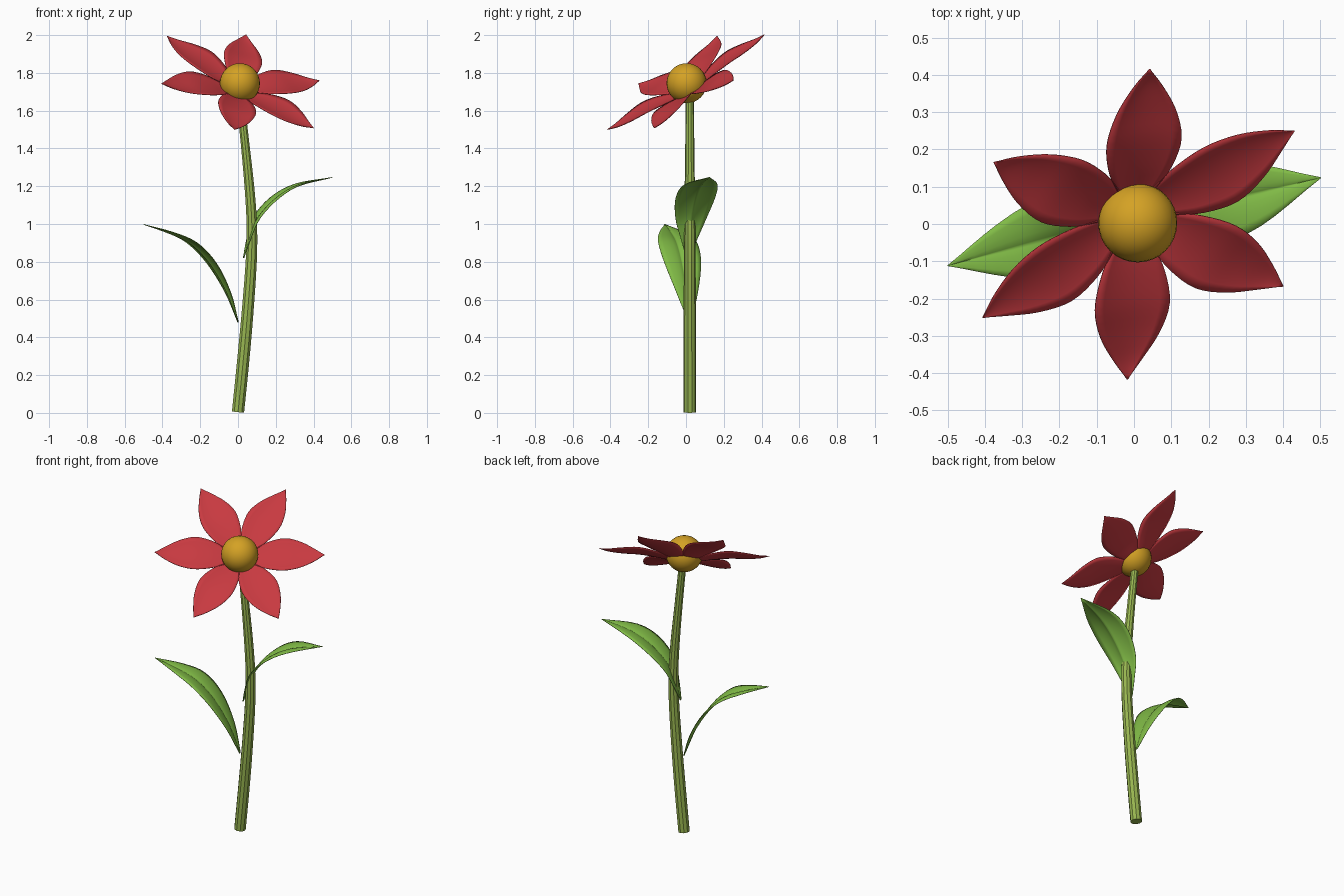
import bpy, bmesh, math
from mathutils import Vector

if "Cube" in bpy.data.objects:
    bpy.data.objects.remove(bpy.data.objects["Cube"])


def material(name, rgb):
    m = bpy.data.materials.new(name)
    m.diffuse_color = (*rgb, 1)
    m.use_nodes = True
    m.node_tree.nodes["Principled BSDF"].inputs["Base Color"].default_value = m.diffuse_color
    return m


RED = material("petal red", (0.58, 0.042, 0.052))
GOLD = material("centre gold", (0.66, 0.36, 0.018))
LEAF = material("leaf green", (0.22, 0.50, 0.062))
STEM = material("stem green", (0.31, 0.46, 0.08))


def spline(keys, steps):
    """Smooth interpolation through key vectors."""
    keys = [Vector(k) for k in keys]
    pts = [2 * keys[0] - keys[1]] + keys + [2 * keys[-1] - keys[-2]]
    out = []
    for i in range(1, len(pts) - 2):
        a, b, c, d = pts[i - 1:i + 3]
        for s in range(steps):
            t = s / steps
            out.append(0.5 * (2 * b + (c - a) * t + (2 * a - 5 * b + 4 * c - d) * t * t
                              + (3 * b - a - 3 * c + d) * t ** 3))
    return out + [keys[-1]]


def blade(name, mat, origin, along, up, keys, section):
    """Thin sheet along a spine. keys: (distance, height, half width);
    section: (position across, lift), both relative to half width."""
    along, up = Vector(along).normalized(), Vector(up).normalized()
    side = up.cross(along).normalized()
    path = spline(keys, 4)
    bm = bmesh.new()
    rows = []
    for i, k in enumerate(path):
        dk = path[min(i + 1, len(path) - 1)] - path[max(i - 1, 0)]
        normal = (along * dk.x + up * dk.y).cross(side).normalized()
        p = Vector(origin) + along * k.x + up * k.y
        w = max(k.z, 0.001)
        rows.append([bm.verts.new(p + side * u * w + normal * h * w) for u, h in section])
    for r0, r1 in zip(rows, rows[1:]):
        for j in range(len(section) - 1):
            bm.faces.new((r0[j], r1[j], r1[j + 1], r0[j + 1])).smooth = True
    bm.normal_update()
    if sum((f.normal.dot(up) for f in bm.faces)) < 0:
        bmesh.ops.reverse_faces(bm, faces=bm.faces[:])
    me = bpy.data.meshes.new(name)
    bm.to_mesh(me)
    bm.free()
    me.materials.append(mat)
    ob = bpy.data.objects.new(name, me)
    bpy.context.collection.objects.link(ob)
    sol = ob.modifiers.new("thickness", 'SOLIDIFY')
    sol.thickness = 0.003
    sol.offset = 0
    return ob


# Stem: tapered, gently bowed tube
cu = bpy.data.curves.new("stem", 'CURVE')
cu.dimensions = '3D'
cu.bevel_depth = 1
cu.bevel_resolution = 3
cu.use_fill_caps = True
stem_path = spline([(0, 0.004, 0.034), (0.025, 0.25, 0.034), (0.048, 0.5, 0.033),
                    (0.07, 0.8, 0.031), (0.073, 1.0, 0.029), (0.06, 1.2, 0.027),
                    (0.038, 1.42, 0.024), (0.01, 1.68, 0.022)], 3)
sp = cu.splines.new('POLY')
sp.points.add(len(stem_path) - 1)
for pt, (x, z, r) in zip(sp.points, stem_path):
    pt.co = (x, 0.02, z, 1)
    pt.radius = r
cu.materials.append(STEM)
stem = bpy.data.objects.new("stem", cu)
bpy.context.collection.objects.link(stem)
bpy.context.view_layer.objects.active = stem
stem.select_set(True)
bpy.ops.object.convert(target='MESH')
bpy.ops.object.shade_smooth_by_angle()

# Flower centre
CENTRE = Vector((0.01, 0.003, 1.745))
bpy.ops.mesh.primitive_uv_sphere_add(segments=32, ring_count=16, radius=0.106, location=CENTRE)
ball = bpy.context.object
ball.name = "flower_centre"
ball.data.materials.append(GOLD)
bpy.ops.object.shade_smooth()

# Six petals around the tilted flower axis
axis = Vector((0.29, -0.51, 0.81)).normalized()
first = Vector((0.03, 0.412, 0.25))
first = (first - axis * first.dot(axis)).normalized()
second = axis.cross(first)
petal_keys = [(0.045, -0.045, 0.03), (0.1, -0.034, 0.06), (0.17, -0.02, 0.09),
              (0.26, -0.009, 0.105), (0.35, -0.008, 0.083), (0.43, -0.004, 0.04),
              (0.487, 0.008, 0)]
petal_section = [(u / 4, 0.14 * (u / 4) ** 2) for u in range(-4, 5)]
for i in range(6):
    a = i * math.pi / 3
    blade(f"petal_{i + 1}", RED, CENTRE, first * math.cos(a) + second * math.sin(a),
          axis, petal_keys, petal_section)

# Two arching leaves with a creased midrib
leaf_section = [(-1, 0.06), (-0.75, 0.09), (-0.5, 0.09), (-0.25, 0.06), (-0.06, 0), (0, -0.04),
                (0.06, 0), (0.25, 0.06), (0.5, 0.09), (0.75, 0.09), (1, 0.06)]
blade("right_leaf", LEAF, (0.03, 0.01, 0), (0.97, 0.235, 0), (0, 0, 1),
      [(0, 0.82, 0.008), (0.03, 0.92, 0.045), (0.075, 1.03, 0.085), (0.175, 1.135, 0.107),
       (0.30, 1.205, 0.088), (0.485, 1.247, 0)], leaf_section)
blade("left_leaf", LEAF, (0, 0.02, 0), (-0.967, -0.255, 0), (0, 0, 1),
      [(0, 0.48, 0.008), (0.06, 0.64, 0.06), (0.15, 0.79, 0.1), (0.255, 0.895, 0.106),
       (0.37, 0.95, 0.07), (0.517, 0.998, 0)], leaf_section)
